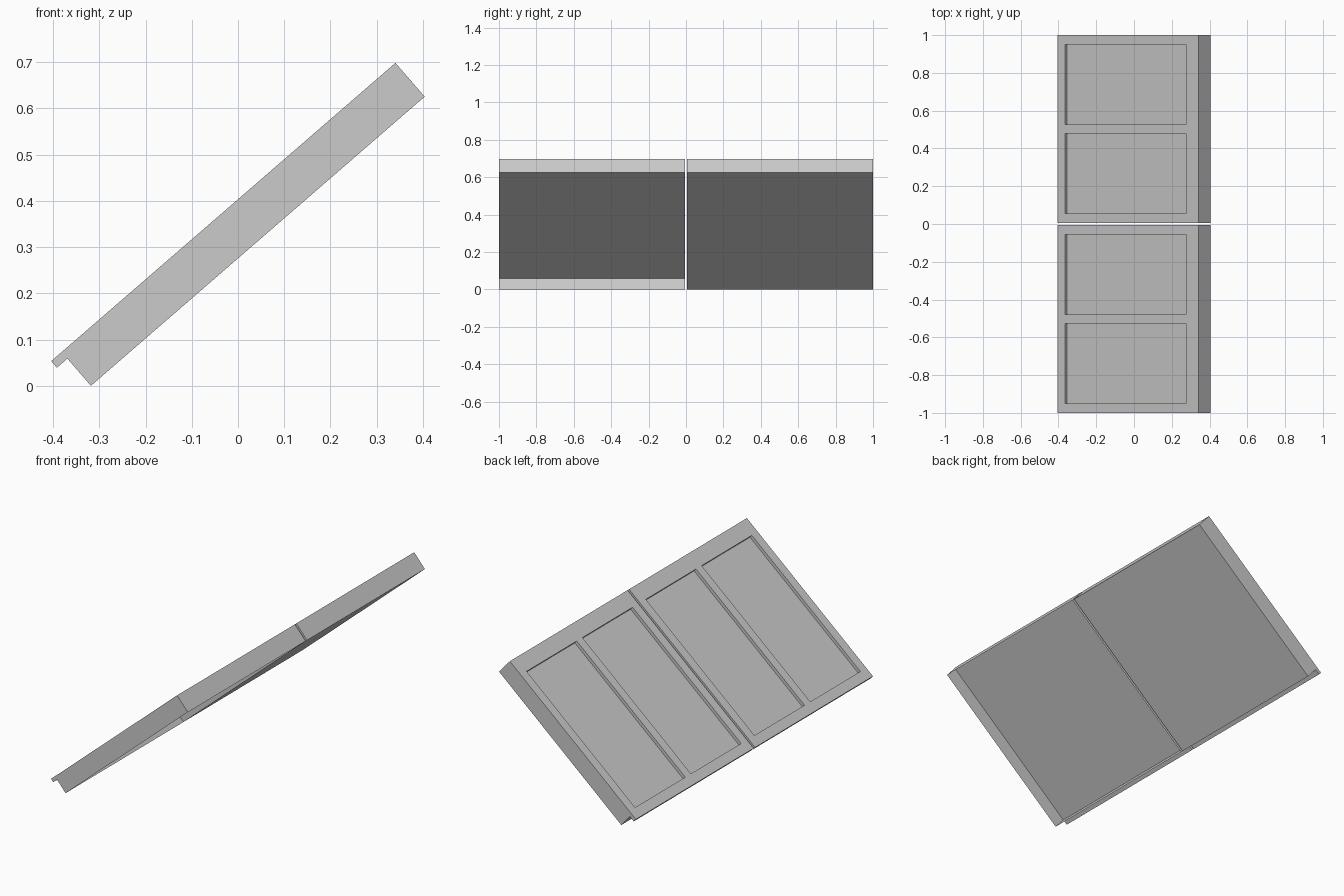
import bpy, bmesh, math
from mathutils import Matrix

if "Cube" in bpy.data.objects:
    bpy.data.objects.remove(bpy.data.objects["Cube"])

# Sloped frame: local x runs up the slope, local z is the panel normal
PLACE = Matrix.Translation((-0.404, 0, 0.0535)) @ Matrix.Rotation(-math.radians(40.9), 4, 'Y')
LENGTH, THICK, PLATE, LIP, RECESS = 0.985, 0.0966, 0.019, 0.03, 0.017
GAP, MARGIN, BAR = 0.006, 0.05, 0.048


def finish(bm, name):
    bm.transform(PLACE)
    me = bpy.data.meshes.new(name)
    bm.to_mesh(me)
    bm.free()
    bpy.context.collection.objects.link(bpy.data.objects.new(name, me))


def add_box(bm, x0, x1, y0, y1, z0, z1, open_top=False, open_bottom=False):
    mat = Matrix.Translation(((x0 + x1) / 2, (y0 + y1) / 2, (z0 + z1) / 2))
    mat = mat @ Matrix.Diagonal((x1 - x0, y1 - y0, z1 - z0, 1))
    verts = bmesh.ops.create_cube(bm, size=1, matrix=mat)["verts"]
    bm.normal_update()
    faces = {f for v in verts for f in v.link_faces}
    drop = [f for f in faces if (open_top and f.normal.z > 0.9) or (open_bottom and f.normal.z < -0.9)]
    bmesh.ops.delete(bm, geom=drop, context='FACES_ONLY')


def panel_plate(name, y0, y1):
    """Top plate with two shallow recessed bays."""
    bm = bmesh.new()
    xs = [0, 0.052, 0.9, LENGTH]
    mid = (y0 + y1) / 2
    ys = [y0, y0 + MARGIN, mid - BAR / 2, mid + BAR / 2, y1 - MARGIN, y1]
    grid = [[bm.verts.new((x, y, 0)) for y in ys] for x in xs]
    bays = []
    for i in range(3):
        for j in range(5):
            f = bm.faces.new((grid[i][j], grid[i + 1][j], grid[i + 1][j + 1], grid[i][j + 1]))
            if i == 1 and j in (1, 3):
                bays.append(f)
    bm.normal_update()
    bmesh.ops.inset_individual(bm, faces=bays, thickness=0.0001, depth=-RECESS)
    add_box(bm, 0, LENGTH, y0, y1, -PLATE, 0, open_top=True)
    finish(bm, name)


def panel_body(name, y0, y1, open_bottom):
    """Skirt below the plate, set back to leave the lower lip."""
    bm = bmesh.new()
    add_box(bm, LIP, LENGTH, y0, y1, -THICK, -PLATE, open_top=True, open_bottom=open_bottom)
    finish(bm, name)


# Front half is hollow underneath, rear half is closed
for side, y0, y1, hollow in (("front", -1, -GAP, True), ("rear", GAP, 1, False)):
    panel_plate(side + "_panel_plate", y0, y1)
    panel_body(side + "_panel_body", y0, y1, hollow)
